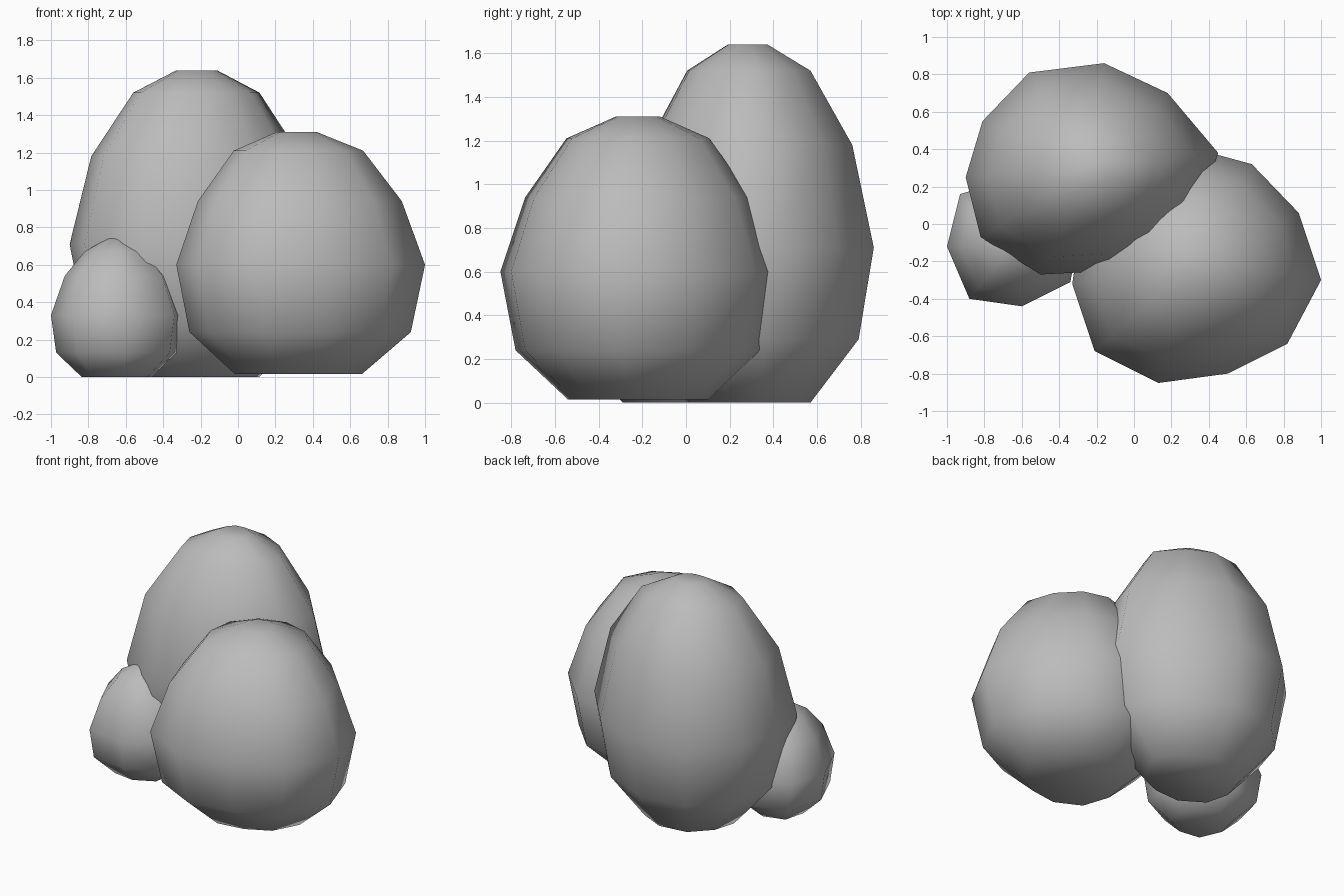
import bpy
import bmesh
from mathutils import Vector

# Remove the default cube only
default_cube = bpy.data.objects.get("Cube")
if default_cube:
    bpy.data.objects.remove(default_cube, do_unlink=True)

# Single stone colour
stone = bpy.data.materials.new("stone_grey")
stone.use_nodes = True
colour = (0.5, 0.5, 0.5, 1.0)
stone.diffuse_color = colour
stone.node_tree.nodes["Principled BSDF"].inputs["Base Color"].default_value = colour


def make_boulder(name, center, outline, rings):
    """Stack scaled copies of the widest outline, bridge them and cap both ends."""
    middle = Vector(center)
    bm = bmesh.new()
    loops = []
    for height, scale in rings:
        # Small rings become rounder, wide rings keep the full outline
        loop = []
        for point in outline:
            flat = middle + (Vector(point) - middle) * scale
            loop.append(bm.verts.new((flat.x, flat.y, height)))
        loops.append(loop)

    count = len(outline)
    for lower, upper in zip(loops, loops[1:]):
        for i in range(count):
            j = (i + 1) % count
            bm.faces.new((lower[i], lower[j], upper[j], upper[i]))
    bm.faces.new(list(reversed(loops[0])))
    bm.faces.new(loops[-1])
    bmesh.ops.recalc_face_normals(bm, faces=bm.faces[:])

    for face in bm.faces:
        face.smooth = True

    mesh = bpy.data.meshes.new(name)
    bm.to_mesh(mesh)
    bm.free()
    mesh.materials.append(stone)
    boulder = bpy.data.objects.new(name, mesh)
    bpy.context.collection.objects.link(boulder)
    return boulder


# Tall boulder at the back
make_boulder(
    "tall_back_boulder",
    center=(-0.22, 0.28),
    outline=[(0.45, 0.38), (0.18, 0.7), (-0.16, 0.86), (-0.56, 0.81),
             (-0.81, 0.55), (-0.9, 0.25), (-0.82, -0.07), (-0.5, -0.27),
             (-0.12, -0.25), (0.16, -0.13), (0.36, 0.09)],
    rings=[(0, 0.5), (0.29, 0.88), (0.71, 1), (1.18, 0.83),
           (1.52, 0.5), (1.64, 0.16)],
)

# Wide boulder at the front
make_boulder(
    "wide_front_boulder",
    center=(0.31, -0.22),
    outline=[(1, -0.3), (0.88, 0.06), (0.63, 0.32), (0.3, 0.41),
             (-0.05, 0.3), (-0.28, 0.02), (-0.33, -0.32), (-0.21, -0.68),
             (0.13, -0.85), (0.5, -0.8), (0.82, -0.64)],
    rings=[(0.015, 0.51), (0.24, 0.89), (0.6, 1), (0.94, 0.82),
           (1.21, 0.52), (1.31, 0.16)],
)

# Small boulder at the right-hand side
make_boulder(
    "small_side_boulder",
    center=(-0.65, -0.12),
    outline=[(-0.3, -0.08), (-0.42, 0.14), (-0.65, 0.24), (-0.93, 0.16),
             (-1, -0.12), (-0.88, -0.4), (-0.6, -0.44), (-0.34, -0.31)],
    rings=[(0, 0.53), (0.13, 0.92), (0.33, 1), (0.54, 0.79),
           (0.67, 0.49), (0.74, 0.14)],
)
